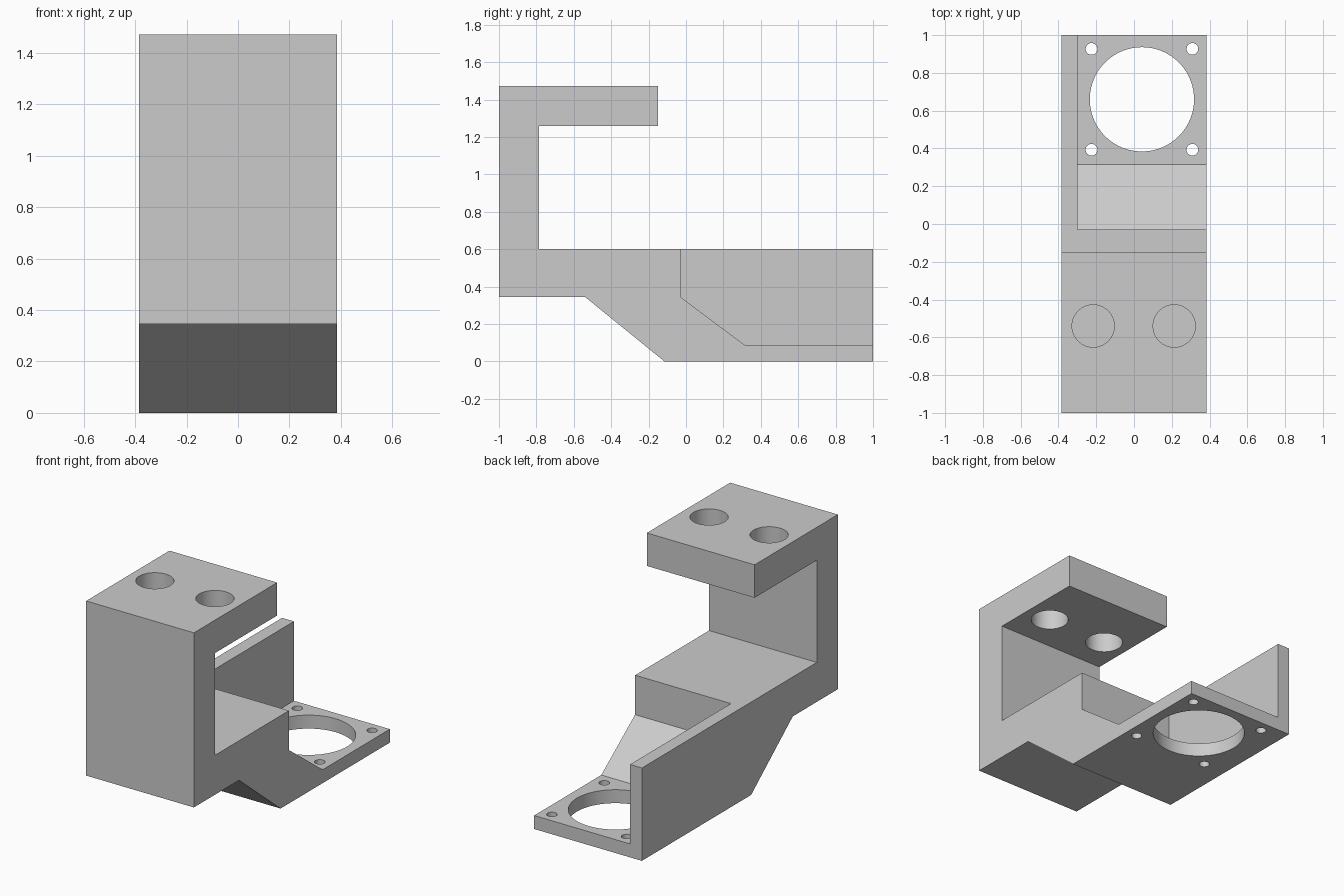
import bpy, bmesh, math

default_cube = bpy.data.objects.get("Cube")
if default_cube:
    bpy.data.objects.remove(default_cube, do_unlink=True)

HALF_W = 0.385
WALL_IN = -0.30

grey = bpy.data.materials.new("light grey")
grey.use_nodes = True
colour = (0.6, 0.6, 0.6, 1)
grey.diffuse_color = colour
grey.node_tree.nodes["Principled BSDF"].inputs["Base Color"].default_value = colour


def prism(name, profile, x0, x1):
    """Extrude a (y, z) outline along x."""
    bm = bmesh.new()
    face = bm.faces.new([bm.verts.new((x0, y, z)) for y, z in profile])
    ext = bmesh.ops.extrude_face_region(bm, geom=[face])
    moved = [v for v in ext["geom"] if isinstance(v, bmesh.types.BMVert)]
    bmesh.ops.translate(bm, verts=moved, vec=(x1 - x0, 0, 0))
    bmesh.ops.recalc_face_normals(bm, faces=bm.faces)
    mesh = bpy.data.meshes.new(name)
    bm.to_mesh(mesh)
    bm.free()
    mesh.materials.append(grey)
    obj = bpy.data.objects.new(name, mesh)
    bpy.context.collection.objects.link(obj)
    return obj


def drill(x, y, z, radius, depth, sides):
    """Vertical round cutter centred on a point."""
    bpy.ops.mesh.primitive_cylinder_add(
        vertices=sides, radius=radius, depth=depth, location=(x, y, z))
    obj = bpy.context.object
    obj.name = "hole_cutter"
    obj.data.materials.append(grey)
    return obj


def cut(target, cutter):
    cutter.hide_render = True
    mod = target.modifiers.new("cut", 'BOOLEAN')
    mod.operation = 'DIFFERENCE'
    mod.solver = 'EXACT'
    mod.object = cutter
    bpy.context.view_layer.objects.active = target
    bpy.ops.object.modifier_apply(modifier=mod.name)
    bpy.data.objects.remove(cutter, do_unlink=True)


# Hooked bracket body: top arm, back plate, deck and sloped underside
bracket = prism("mounting_bracket", [
    (-1, 0.345), (-0.54, 0.345), (-0.115, 0), (1, 0), (1, 0.6),
    (-0.785, 0.6), (-0.785, 1.26), (-0.15, 1.26), (-0.15, 1.473), (-1, 1.473),
], -HALF_W, HALF_W)

# Open pocket leaving a thin side wall, a ramp and a thin floor
pocket = prism("pocket_cutter", [
    (-0.03, 0.8), (-0.03, 0.345), (0.315, 0.087), (1.2, 0.087), (1.2, 0.8),
], WALL_IN, HALF_W + 0.2)
cut(bracket, pocket)

# Large opening in the floor with four screw holes around it
cx, cy = 0.042, 0.66
cut(bracket, drill(cx, cy, 0.04, 0.276, 0.3, 96))
for sx in (-1, 1):
    for sy in (-1, 1):
        cut(bracket, drill(cx + sx * 0.267, cy + sy * 0.267, 0.04, 0.031, 0.3, 32))

# Two bolt holes through the top arm
for x in (-0.216, 0.213):
    cut(bracket, drill(x, -0.54, 1.37, 0.112, 0.5, 64))

# Smooth hole walls, crisp edges elsewhere
bpy.ops.object.select_all(action='DESELECT')
bracket.select_set(True)
bpy.context.view_layer.objects.active = bracket
bpy.ops.object.shade_smooth_by_angle(angle=math.radians(30))
